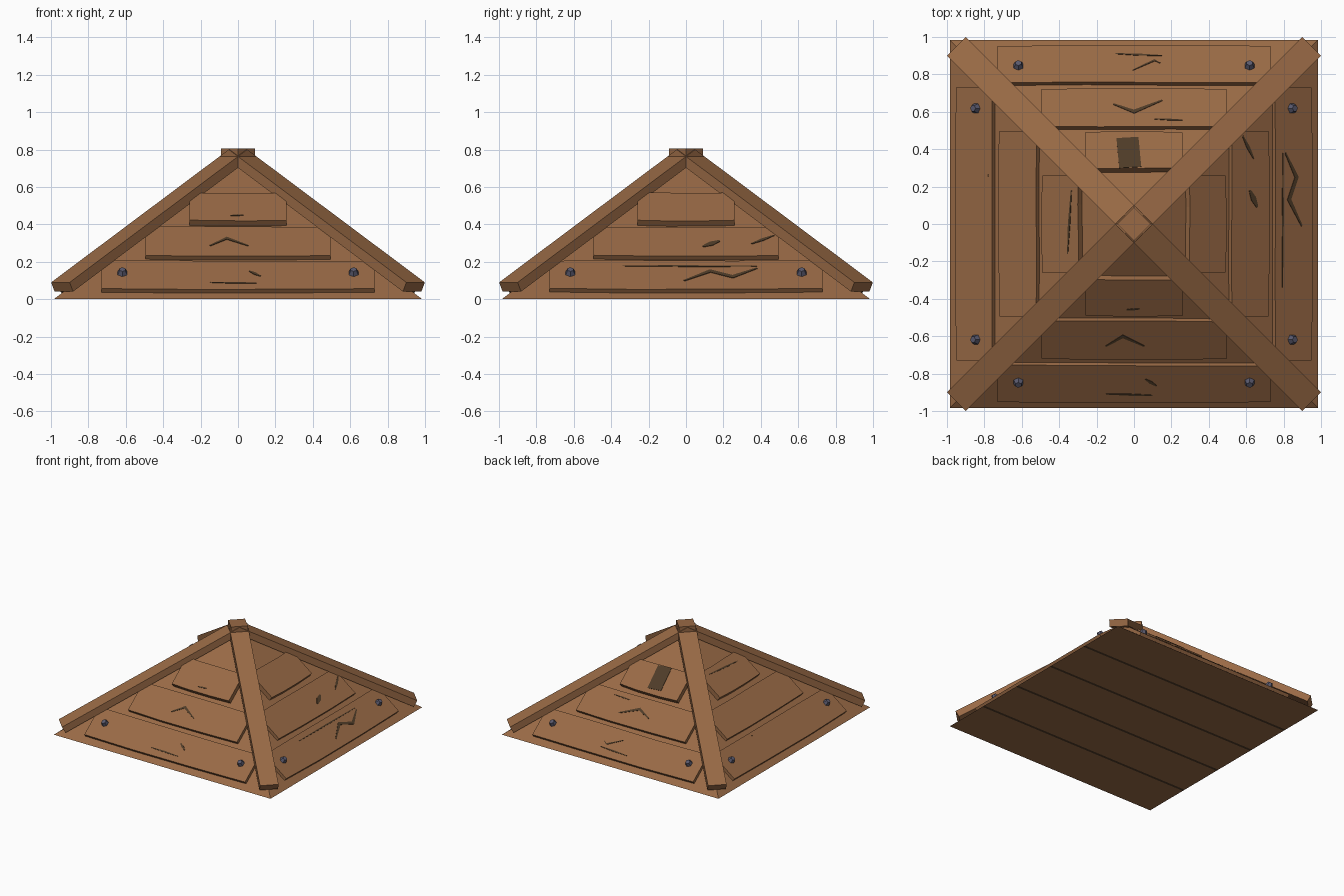
import bpy, bmesh, random
from math import pi, hypot
from mathutils import Matrix, Vector

random.seed(4)
if "Cube" in bpy.data.objects:
    bpy.data.objects.remove(bpy.data.objects["Cube"])


def material(name, rgb):
    m = bpy.data.materials.new(name)
    m.use_nodes = True
    m.diffuse_color = (*rgb, 1)
    bsdf = m.node_tree.nodes["Principled BSDF"]
    bsdf.inputs["Base Color"].default_value = (*rgb, 1)
    bsdf.inputs["Roughness"].default_value = 0.9
    return m


WOOD = material("brown wood", (0.319, 0.144, 0.06))
DARK = material("dark crack", (0.078, 0.045, 0.021))
METAL = material("grey metal", (0.102, 0.102, 0.156))

HALF, HEIGHT = 0.985, 0.75
SLOPE = hypot(HALF, HEIGHT)
COS, SIN = HALF / SLOPE, HEIGHT / SLOPE


def side_frame(k):
    """Frame of roof side k: x along the eave, y up the slope, z outward."""
    frame = Matrix(((1, 0, 0, 0), (0, COS, -SIN, -HALF),
                    (0, SIN, COS, 0), (0, 0, 0, 1)))
    return Matrix.Rotation(k * pi / 2, 4, "Z") @ frame


def finish(name, bm, mats, matrix=Matrix()):
    bmesh.ops.transform(bm, matrix=matrix, verts=bm.verts)
    bmesh.ops.recalc_face_normals(bm, faces=bm.faces)
    mesh = bpy.data.meshes.new(name)
    bm.to_mesh(mesh)
    bm.free()
    for m in mats:
        mesh.materials.append(m)
    ob = bpy.data.objects.new(name, mesh)
    bpy.context.collection.objects.link(ob)
    return ob


def add_slab(bm, outline, low, high):
    """Extrude a flat outline from one height to another."""
    face = bm.faces.new([bm.verts.new((x, y, low)) for x, y in outline])
    out = bmesh.ops.extrude_face_region(bm, geom=[face])["geom"]
    top = [g for g in out if isinstance(g, bmesh.types.BMVert)]
    bmesh.ops.translate(bm, verts=top, vec=(0, 0, high - low))


def add_crack(bm, points, width, level, taper=0.35):
    """Thin ribbon along a path, narrower at both ends."""
    pts = [Vector(p) for p in points]
    if len(pts) == 2 and taper < 1:
        pts.insert(1, (pts[0] + pts[1]) / 2)
    last = len(pts) - 1
    left, right = [], []
    for i, p in enumerate(pts):
        d = (pts[min(i + 1, last)] - pts[max(i - 1, 0)]).normalized()
        w = width / 2 * (taper if i in (0, last) else 1)
        left.append(p + Vector((-d.y, d.x)) * w)
        right.append(p - Vector((-d.y, d.x)) * w)
    add_slab(bm, left + right[::-1], level - 0.002, level + 0.003)


# Pyramid body, with board seams cut into the flat underside
bm = bmesh.new()
base = [bm.verts.new((x * HALF, y * HALF, 0))
        for x, y in ((-1, -1), (1, -1), (1, 1), (-1, 1))]
apex = bm.verts.new((0, 0, HEIGHT))
bm.faces.new(base[::-1])
for i in range(4):
    bm.faces.new((base[i], base[(i + 1) % 4], apex))
seams = [HALF * (2 * i / 5 - 1) for i in range(1, 5)]
for y in seams:
    for edge in (-0.011, 0.011):
        under = [f for f in bm.faces if all(v.co.z < 1e-5 for v in f.verts)]
        geom = set(under)
        for f in under:
            geom.update(f.verts, f.edges)
        bmesh.ops.bisect_plane(bm, geom=list(geom), plane_co=(0, y + edge, 0),
                               plane_no=(0, 1, 0))
for f in bm.faces:
    c = f.calc_center_median()
    if c.z < 1e-5 and any(abs(c.y - y) < 0.01 for y in seams):
        f.material_index = 1
finish("roof_body", bm, [WOOD, DARK])

# Planks on each side: half width, lower edge, upper edge, thickness
PLANKS = ((0.73, 0.06, 0.31, 0.025), (0.495, 0.35, 0.607, 0.026),
          (0.26, 0.648, 0.895, 0.036))
SIDES = ("front", "right_hand", "back", "left_hand")
for k, side in enumerate(SIDES):
    for n, (w, low, high, thick) in enumerate(PLANKS):
        steps = (-1, -0.4, 0.35, 1)
        lower = [(w * s, low - 0.01 * (1 - abs(s)) + random.uniform(0, 0.004))
                 for s in steps]
        upper = [(w * s, high - random.uniform(0, 0.008)) for s in steps]
        bm = bmesh.new()
        add_slab(bm, lower + upper[::-1], -0.01, thick)
        finish(f"{side}_plank_{n + 1}", bm, [WOOD], side_frame(k))

# Cracks on each side: plank, width, path along the eave and up the slope
CRACKS = (
    ((0, 0.012, ((-0.15, 0.115), (0.1, 0.107))),
     (0, 0.018, ((0.06, 0.215), (0.12, 0.17))),
     (1, 0.022, ((-0.15, 0.437), (-0.06, 0.503), (0.055, 0.437))),
     (2, 0.012, ((-0.04, 0.69), (0.03, 0.695)))),
    ((0, 0.011, ((-0.34, 0.26), (0.38, 0.256))),
     (0, 0.026, ((-0.01, 0.13), (0.13, 0.215), (0.25, 0.165), (0.38, 0.24))),
     (1, 0.035, ((0.09, 0.43), (0.18, 0.48))),
     (1, 0.02, ((0.35, 0.454), (0.47, 0.528)))),
    ((0, 0.012, ((0.1, 0.113), (-0.15, 0.126))),
     (0, 0.012, ((0.01, 0.226), (-0.11, 0.157), (-0.14, 0.176))),
     (1, 0.024, ((0.11, 0.452), (0, 0.503), (-0.15, 0.427))),
     (1, 0.01, ((-0.11, 0.553), (-0.26, 0.56)))),
    ((2, 0.014, ((-0.18, 0.845), (0, 0.83), (0.16, 0.82))),
     (0, 0.008, ((-0.265, 0.277), (-0.255, 0.277)))),
)
for k, side in enumerate(SIDES):
    bm = bmesh.new()
    for plank, width, path in CRACKS[k]:
        add_crack(bm, path, width, PLANKS[plank][3])
    if side == "back":
        # Broad dark patch on the top plank
        add_crack(bm, ((0.035, 0.686), (0.02, 0.887)), 0.118, PLANKS[2][3], 1)
    finish(f"{side}_cracks", bm, [DARK], side_frame(k))

# Bolts near the ends of each lowest plank
for k, side in enumerate(SIDES):
    for sign, end in ((-1, "a"), (1, "b")):
        bm = bmesh.new()
        bmesh.ops.create_cone(bm, cap_ends=True, segments=6, radius1=0.031,
                              radius2=0.018, depth=0.032)
        spot = Matrix.Translation((sign * 0.618, 0.195, 0.036))
        finish(f"{side}_bolt_{end}", bm, [METAL], side_frame(k) @ spot)

# Corner beams along the four hips
profile = ((0, 0.74), (1.317, 0.041), (1.343, 0.09), (0, 0.8))
for k in range(4):
    bm = bmesh.new()
    add_slab(bm, profile, -0.07, 0.07)
    turn = Matrix.Rotation(pi / 4 + k * pi / 2, 4, "Z")
    finish(f"corner_beam_{k + 1}", bm, [WOOD],
           turn @ Matrix.Rotation(pi / 2, 4, "X"))

# Peak cap, turned to line up with the beams
bm = bmesh.new()
r = 0.09
add_slab(bm, ((r, 0), (0, r), (-r, 0), (0, -r)), 0.75, 0.806)
finish("peak_cap", bm, [WOOD])
